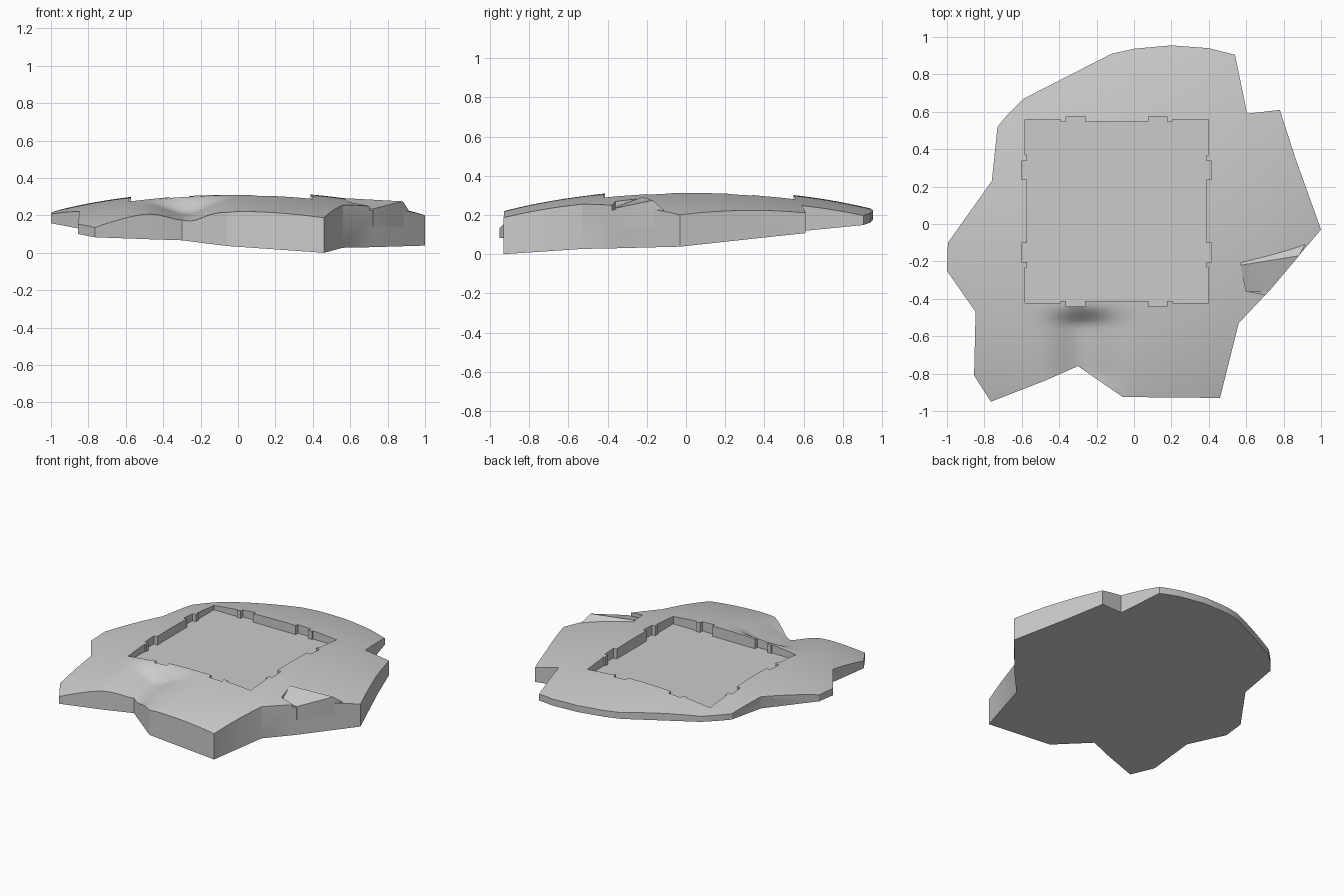
import bpy, bmesh, math
from mathutils import Vector

if "Cube" in bpy.data.objects:
    bpy.data.objects.remove(bpy.data.objects["Cube"], do_unlink=True)

stone = bpy.data.materials.new("stone grey")
stone.use_nodes = True
GREY = (0.6, 0.6, 0.6, 1)
stone.diffuse_color = GREY
stone.node_tree.nodes["Principled BSDF"].inputs["Base Color"].default_value = GREY


def make_object(name, bm):
    bmesh.ops.recalc_face_normals(bm, faces=bm.faces)
    mesh = bpy.data.meshes.new(name)
    bm.to_mesh(mesh)
    bm.free()
    mesh.materials.append(stone)
    obj = bpy.data.objects.new(name, mesh)
    bpy.context.scene.collection.objects.link(obj)
    return obj


def prism(name, outline, low, high):
    bm = bmesh.new()
    face = bm.faces.new([bm.verts.new((x, y, low)) for x, y in outline])
    top = bmesh.ops.extrude_face_region(bm, geom=[face])["geom"]
    for v in top:
        if isinstance(v, bmesh.types.BMVert):
            v.co.z = high
    return make_object(name, bm)


def hull(name, points):
    bm = bmesh.new()
    for p in points:
        bm.verts.new(p)
    bmesh.ops.convex_hull(bm, input=bm.verts)
    return make_object(name, bm)


def boolean(target, cutter, operation):
    cutter.hide_render = True
    mod = target.modifiers.new("cut", 'BOOLEAN')
    mod.operation = operation
    mod.solver = 'EXACT'
    mod.object = cutter
    bpy.context.view_layer.update()
    evaluated = target.evaluated_get(bpy.context.evaluated_depsgraph_get())
    mesh = bpy.data.meshes.new_from_object(evaluated)
    target.modifiers.clear()
    target.data = mesh
    bpy.data.objects.remove(cutter, do_unlink=True)


def ground_height(x, y):
    # shallow dome with a washed-out hollow near the front edge
    r2 = (x + 0.03) ** 2 + (y - 0.03) ** 2
    t = min(max((-0.43 - y) / 0.12, 0), 1)
    ramp = t * t * (3 - 2 * t)
    fade = min(max((y + 1.1) / 0.3, 0), 1)
    hollow = 0.078 * ramp * fade * math.exp(-((x + 0.27) / 0.15) ** 2)
    return 0.33 - 0.1 * r2 - 0.02 * r2 * r2 - hollow


def underside(x, y):
    return 0.11 - 0.069 * x + 0.084 * y


# Ground slab: domed top over a tilted flat underside
bm = bmesh.new()
bmesh.ops.create_grid(bm, x_segments=90, y_segments=90, size=1.1)
for v in bm.verts:
    v.co.z = ground_height(v.co.x, v.co.y)
rim = [e for e in bm.edges if e.is_boundary]
skirt = bmesh.ops.extrude_edge_only(bm, edges=rim)["geom"]
for v in skirt:
    if isinstance(v, bmesh.types.BMVert):
        v.co.z = underside(v.co.x, v.co.y)
bmesh.ops.holes_fill(bm, edges=[e for e in bm.edges if e.is_boundary], sides=0)
slab = make_object("ground_slab", bm)

# Ragged outline
OUTLINE = [(-.12, .91), (0, .937), (.2, .955), (.4, .94), (.54, .905), (.605, .59),
           (.78, .61), (.86, .36), (1, -.03), (.88, -.17), (.72, -.36), (.56, -.53),
           (.46, -.93), (-.06, -.925), (-.3, -.76), (-.47, -.835), (-.765, -.95),
           (-.855, -.81), (-.847, -.47), (-1, -.25), (-.995, -.1), (-.76, .23),
           (-.73, .52), (-.68, .58), (-.59, .67)]
boolean(slab, prism("outline_cutter", OUTLINE, -0.5, 0.8), 'INTERSECT')

# Square socket with two small tabs on each side
HALF = [(.17, .48), (.17, .508), (.27, .508), (.27, .48), (.3, .48), (.3, .49)]
side = [(-.49, .49)] + [(-u, d) for u, d in reversed(HALF)] + HALF
socket = []
for turn in range(4):
    c, s = round(math.cos(turn * math.pi / 2)), round(math.sin(turn * math.pi / 2))
    socket += [(-.093 + u * c + d * s, .068 - u * s + d * c) for u, d in side]
boolean(slab, prism("socket_cutter", socket, 0.235, 0.6), 'DIFFERENCE')

# Tilted rock wedge at the right edge, set in a shallow cut
wedge = [Vector(p) for p in ((.57, -.22, .292), (.882, -.17, .275),
                             (.722, -.36, .235), (.6, -.36, .242))]
cut = [p + Vector((0, 0, -.012)) for p in wedge]
for i in (1, 2):
    cut[i] += Vector((.03, -.025, 0))
boolean(slab, hull("wedge_cutter", cut + [Vector((p.x, p.y, .6)) for p in cut]), 'DIFFERENCE')
back = [Vector((.57, -.2, .28)), Vector((.93, -.085, .2))]
rock = hull("rock_wedge", wedge + back + [Vector((p.x, p.y, .14)) for p in wedge + back])

for obj, angle in ((slab, 30), (rock, 15)):
    bpy.ops.object.select_all(action='DESELECT')
    obj.select_set(True)
    bpy.context.view_layer.objects.active = obj
    bpy.ops.object.shade_smooth_by_angle(angle=math.radians(angle))
